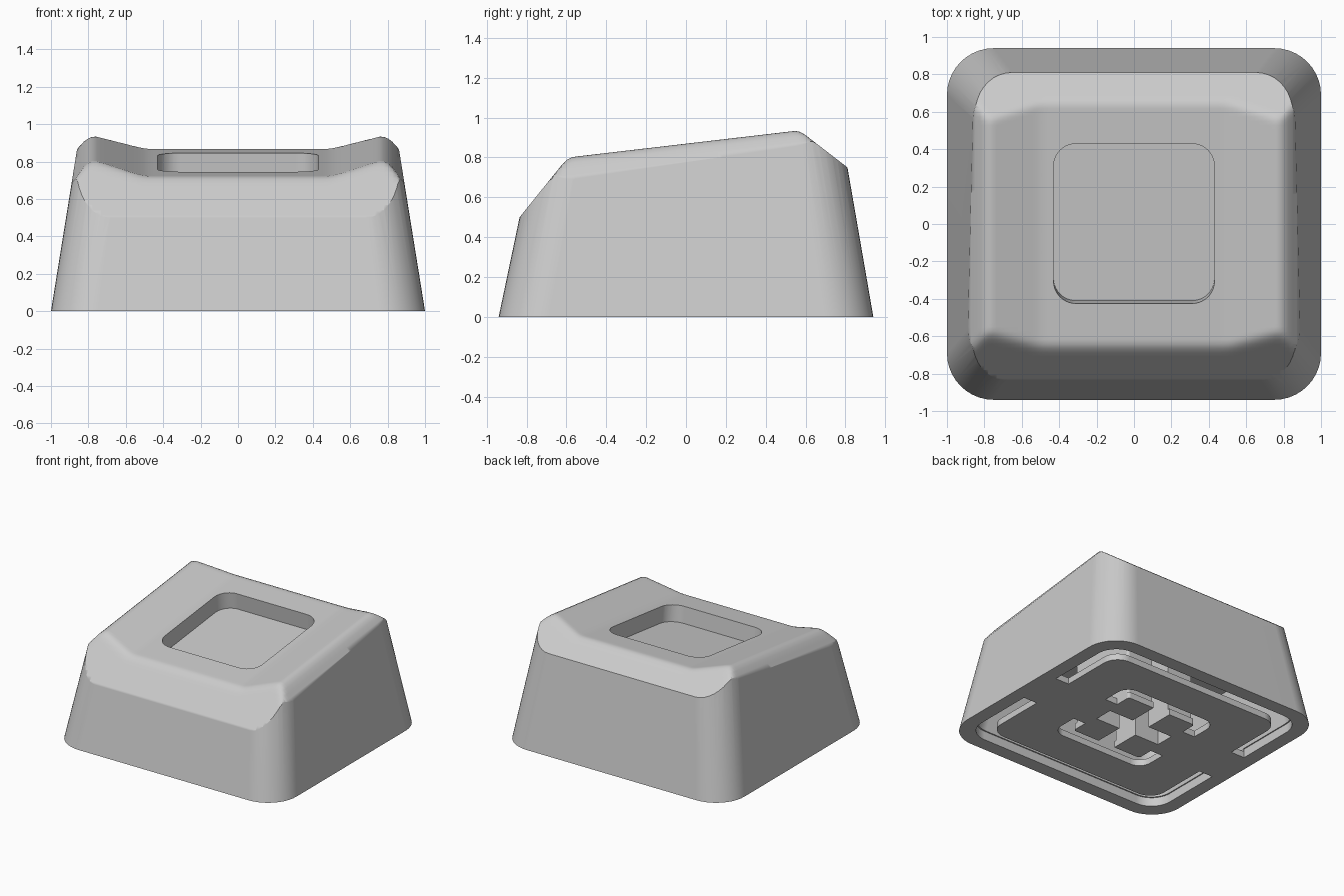
import bpy, bmesh, math
from mathutils import Matrix

cube = bpy.data.objects.get("Cube")
if cube:
    bpy.data.objects.remove(cube, do_unlink=True)

SLOPE = 0.117      # rise of the top from front to back
TOP_Z = 0.795      # height of the top at its centre


def add_object(name, bm):
    bmesh.ops.recalc_face_normals(bm, faces=bm.faces[:])
    mesh = bpy.data.meshes.new(name)
    bm.to_mesh(mesh)
    bm.free()
    obj = bpy.data.objects.new(name, mesh)
    bpy.context.collection.objects.link(obj)
    return obj


def rounded_rect(hx, front, back, r, z, seg=10):
    pts = []
    corners = ((hx - r, back - r), (r - hx, back - r), (r - hx, front + r), (hx - r, front + r))
    for q, (cx, cy) in enumerate(corners):
        for i in range(seg + 1):
            a = math.pi / 2 * (q + i / seg)
            pts.append((cx + r * math.cos(a), cy + r * math.sin(a), z))
    return pts


def loft(name, low, high):
    bm = bmesh.new()
    a, b = ([bm.verts.new(p) for p in ring] for ring in (low, high))
    n = len(a)
    for i in range(n):
        j = (i + 1) % n
        bm.faces.new((a[i], a[j], b[j], b[i]))
    bm.faces.new(a[::-1])
    bm.faces.new(b)
    return add_object(name, bm)


def slab(name, hx, hy, r, z0, z1):
    return loft(name, rounded_rect(hx, -hy, hy, r, z0), rounded_rect(hx, -hy, hy, r, z1))


def box(name, hx, hy, z0, z1):
    bm = bmesh.new()
    bmesh.ops.create_cube(bm, size=2)
    for v in bm.verts:
        v.co = (v.co.x * hx, v.co.y * hy, z1 if v.co.z > 0 else z0)
    return add_object(name, bm)


def bake(obj):
    deps = bpy.context.evaluated_depsgraph_get()
    old = obj.data
    new = bpy.data.meshes.new_from_object(obj.evaluated_get(deps))
    obj.modifiers.clear()
    obj.data = new
    bpy.data.meshes.remove(old)


def cut(obj, cutter, operation="DIFFERENCE"):
    mod = obj.modifiers.new("cut", "BOOLEAN")
    mod.operation, mod.solver, mod.object = operation, "EXACT", cutter
    bake(obj)
    bpy.data.objects.remove(cutter, do_unlink=True)


def soft_min(a, b, k):
    h = max(k - abs(a - b), 0) / k
    return min(a, b) - h * h * k / 4


def top_height(x, y):
    # raised ridge along each side, then sloping front and back faces
    x = abs(x)
    rise = -soft_min(0, -0.29 * (x - 0.5), 0.01)
    rise = soft_min(rise, 1.3 * (0.86 - x), 0.07)
    z = TOP_Z + rise + SLOPE * y
    z = soft_min(z, 0.5 + 1.24 * (y + 0.835), 0.035)
    return soft_min(z, 0.75 - 0.77 * (y - 0.81), 0.025)


# tapered outer body
H = 1.1
body = loft("keycap_body", rounded_rect(1, -0.94, 0.94, 0.25, 0),
            rounded_rect(1 - 0.161 * H, -0.94 + 0.21 * H, 0.94 - 0.173 * H, 0.22, H))

# sculpted top
bm = bmesh.new()
bmesh.ops.create_grid(bm, x_segments=96, y_segments=96, size=1.1)
lower = bmesh.ops.extrude_face_region(bm, geom=bm.faces[:], use_keep_orig=True)
moved = {v for v in lower["geom"] if isinstance(v, bmesh.types.BMVert)}
for v in bm.verts:
    v.co.z = -0.2 if v in moved else top_height(v.co.x, v.co.y)
cut(body, add_object("top_shape", bm), "INTERSECT")

# square pocket set into the sloping top
pocket = slab("pocket", 0.43, 0.43, 0.12, -0.13, 0.2)
pocket.data.transform(Matrix.Translation((0, 0.002, TOP_Z)) @ Matrix.Rotation(math.atan(SLOPE), 4, "X"))
cut(body, pocket)

# hollow interior above a thin floor, with a square stem left standing
cavity = loft("cavity", rounded_rect(0.885, -0.825, 0.825, 0.17, 0.05),
              rounded_rect(0.8, -0.71, 0.73, 0.15, 0.56))
cut(cavity, slab("stem", 0.305, 0.295, 0.02, -0.1, 0.7))
cut(body, cavity)

# two broken slots through the floor, each bridged at left and right
for hx, hy, r, width, inner_r in ((0.89, 0.83, 0.17, 0.12, 0.13), (0.42, 0.42, 0.1, 0.11, 0.02)):
    slot = slab("slot", hx, hy, r, -0.1, 0.07)
    cut(slot, slab("slot_core", hx - width, hy - width, inner_r, -0.2, 0.5))
    cut(slot, box("bridge", 1, 0.18, -0.2, 0.5))
    cut(body, slot)

# cross-shaped stem socket, open to the slot at front and back
cross = box("cross", 0.29, 0.075, -0.1, 0.54)
cut(cross, box("cross_arm", 0.075, 0.34, -0.1, 0.54), "UNION")
cut(body, cross)

# material and shading
mat = bpy.data.materials.new("plain grey")
mat.use_nodes = True
grey = (0.6, 0.6, 0.6, 1)
mat.diffuse_color = grey
mat.node_tree.nodes["Principled BSDF"].inputs["Base Color"].default_value = grey
body.data.materials.clear()
body.data.materials.append(mat)

bpy.ops.object.select_all(action="DESELECT")
body.select_set(True)
bpy.context.view_layer.objects.active = body
bpy.ops.object.shade_smooth_by_angle(angle=math.radians(38))
weighted = body.modifiers.new("weighted_normals", "WEIGHTED_NORMAL")
weighted.keep_sharp = True
